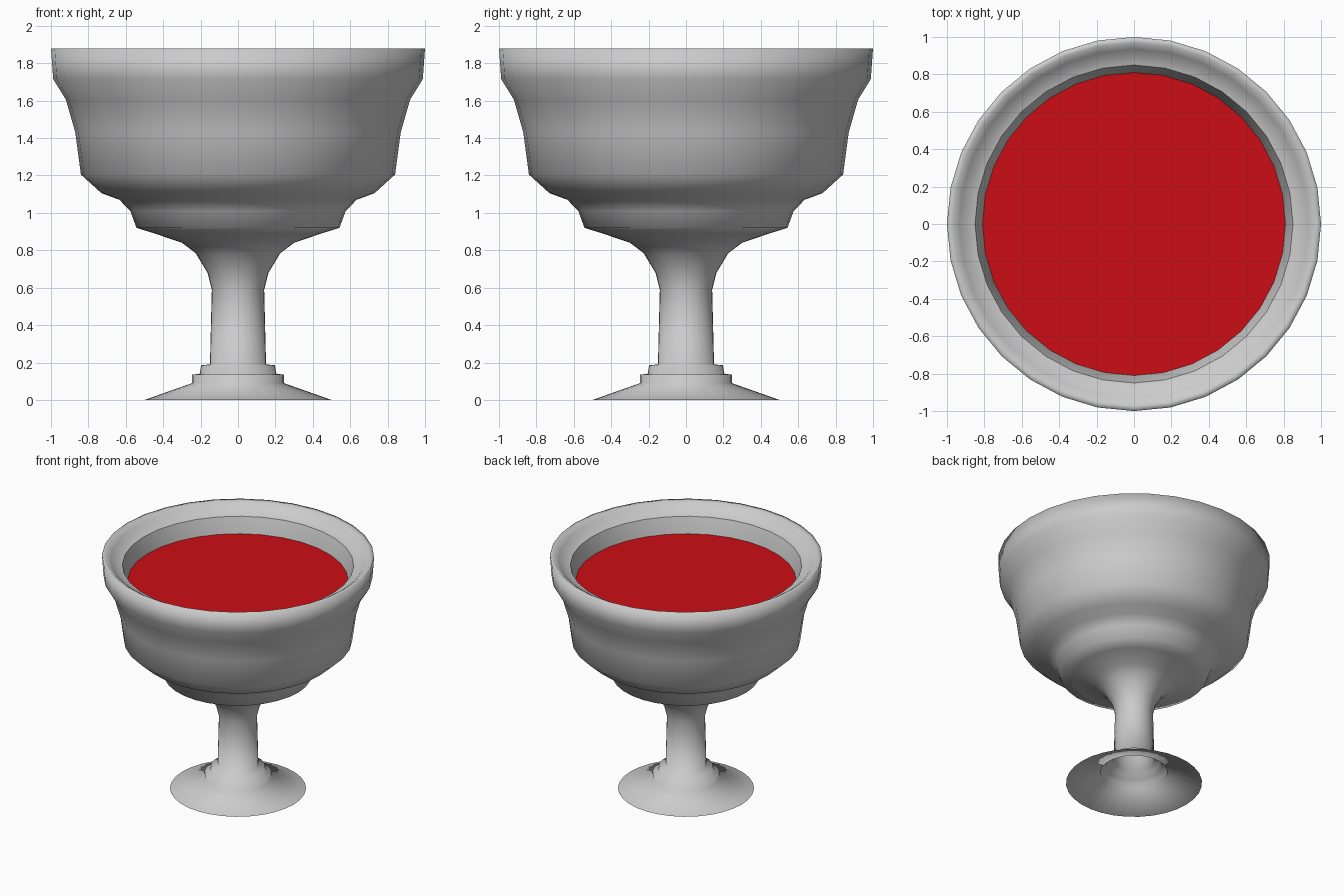
import bpy, bmesh, math

if "Cube" in bpy.data.objects:
    bpy.data.objects.remove(bpy.data.objects["Cube"])

SIDES = 32


def lathe(name, profile, close_end=False):
    """Spin a list of (radius, height) points around z."""
    bm = bmesh.new()
    rings = []
    for r, z in profile:
        rings.append([bm.verts.new((r * math.cos(2 * math.pi * i / SIDES),
                                    r * math.sin(2 * math.pi * i / SIDES), z))
                      for i in range(SIDES)])
    for a, b in zip(rings, rings[1:]):
        for i in range(SIDES):
            j = (i + 1) % SIDES
            bm.faces.new((a[i], a[j], b[j], b[i]))
    if close_end:
        bm.faces.new(rings[-1])
    mesh = bpy.data.meshes.new(name)
    bm.to_mesh(mesh)
    bm.free()
    for p in mesh.polygons:
        p.use_smooth = len(p.vertices) == 4
    obj = bpy.data.objects.new(name, mesh)
    bpy.context.collection.objects.link(obj)
    return obj


# Outer shell: open foot, collar, stem, stepped bowl and rolled-in rim
lathe("goblet_shell", [
    (0.50, 0.00), (0.245, 0.09), (0.245, 0.135), (0.205, 0.14),
    (0.197, 0.185), (0.15, 0.19),
    (0.14, 0.59), (0.163, 0.68), (0.227, 0.785), (0.30, 0.84),
    (0.446, 0.89), (0.543, 0.92), (0.575, 1.008), (0.634, 1.07),
    (0.73, 1.105), (0.84, 1.205), (0.87, 1.43), (0.92, 1.605),
    (0.988, 1.715), (1.00, 1.88),
    (0.97, 1.878), (0.935, 1.855), (0.905, 1.822), (0.85, 1.807),
])

# Inner cup wall below the rim, with a hidden floor
lathe("inner_wall", [
    (0.85, 1.807), (0.81, 1.68), (0.77, 1.40), (0.68, 1.20), (0.45, 1.05),
], close_end=True)

# Red drink surface
drink = lathe("drink", [(0.81, 1.684)], close_end=True)
red = bpy.data.materials.new("red_drink")
red.diffuse_color = (0.6, 0.004, 0.007, 1)
red.use_nodes = True
red.node_tree.nodes["Principled BSDF"].inputs["Base Color"].default_value = red.diffuse_color
drink.data.materials.append(red)
